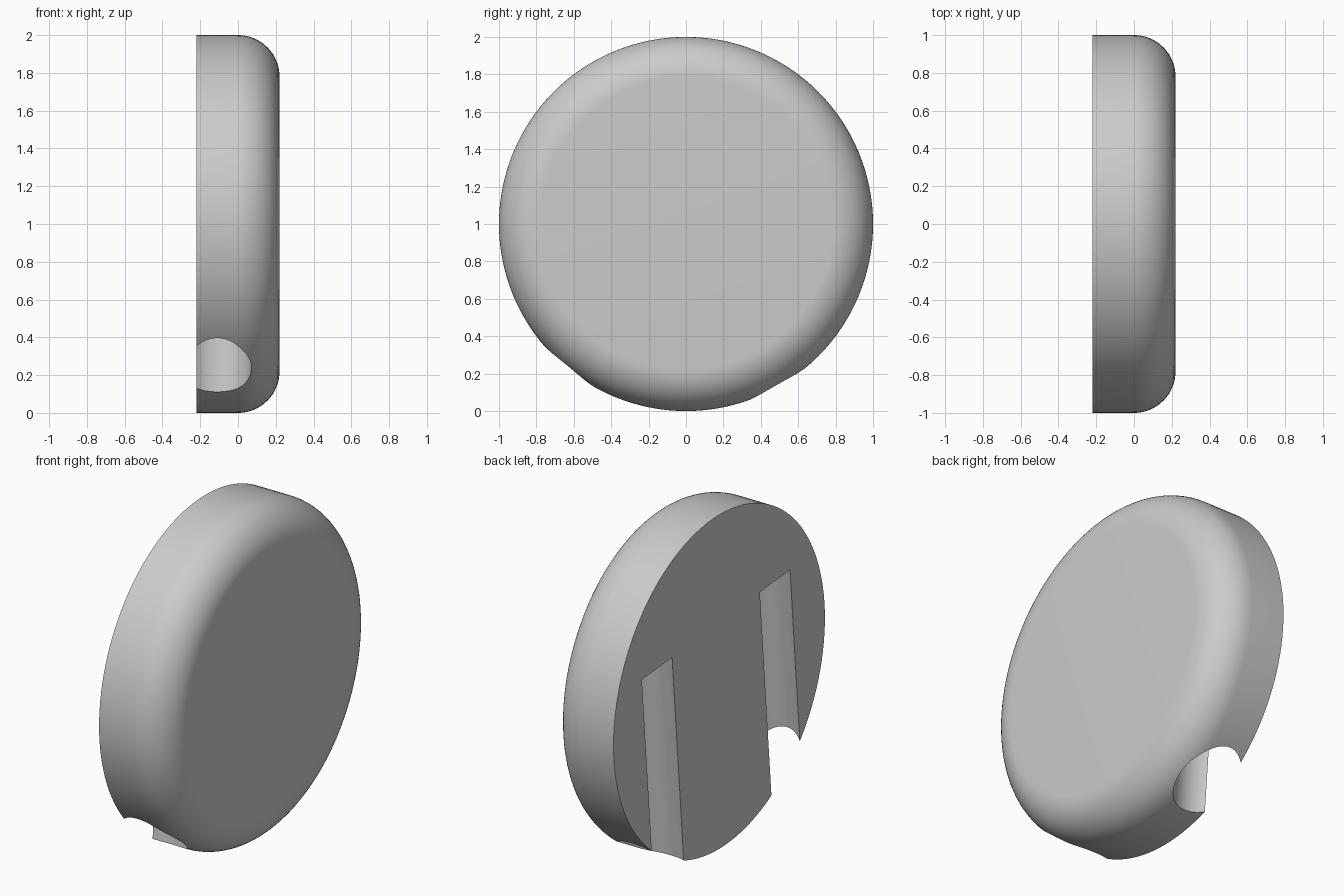
import bpy
import bmesh
import math
from mathutils import Matrix, Vector

cube = bpy.data.objects.get("Cube")
if cube:
    bpy.data.objects.remove(cube, do_unlink=True)

HALF = 0.22      # half thickness, also the radius of the rounded rim
TILT = math.radians(5)

grey = bpy.data.materials.new("light_grey")
grey.use_nodes = True
colour = (0.6, 0.6, 0.6, 1)
grey.diffuse_color = colour
grey.node_tree.nodes["Principled BSDF"].inputs["Base Color"].default_value = colour


def add_object(name, bm):
    bmesh.ops.recalc_face_normals(bm, faces=bm.faces)
    mesh = bpy.data.meshes.new(name)
    bm.to_mesh(mesh)
    bm.free()
    mesh.materials.append(grey)
    obj = bpy.data.objects.new(name, mesh)
    bpy.context.collection.objects.link(obj)
    return obj


# Disc: profile with one rounded rim, spun about the x axis
bm = bmesh.new()
profile = [(-HALF, 0), (-HALF, 1)]
for i in range(17):
    a = math.pi / 2 * (1 - i / 16)
    profile.append((HALF * math.cos(a), 1 - HALF + HALF * math.sin(a)))
profile.append((HALF, 0))
verts = [bm.verts.new((x, 0, r)) for x, r in profile]
edges = [bm.edges.new(pair) for pair in zip(verts, verts[1:])]
bmesh.ops.spin(bm, geom=verts + edges, cent=(0, 0, 0), axis=(1, 0, 0),
               angle=math.tau, steps=128, use_duplicate=False)
bmesh.ops.remove_doubles(bm, verts=bm.verts, dist=0.0001)
# Flat faces become single polygons
caps = [f for f in bm.faces if abs(f.normal.x) > 0.9999]
bmesh.ops.dissolve_faces(bm, faces=[f for f in caps if f.calc_center_median().x < 0])
bmesh.ops.dissolve_faces(bm, faces=[f for f in bm.faces if abs(f.normal.x) > 0.9999
                                    and f.calc_center_median().x > 0])
disc = add_object("disc_body", bm)
disc.location.z = 1

# Two tilted round grooves in the flat back, open at the lower rim
tilt = Matrix.Rotation(-TILT, 4, 'X')
top, bottom = 0.355, -1.3
cutters = []
for side, u in (("front", -0.56), ("rear", 0.56)):
    bm = bmesh.new()
    place = (Matrix.Translation((0, 0, 1)) @ tilt
             @ Matrix.Translation(Vector((-0.11, u, (top + bottom) / 2))))
    bmesh.ops.create_cone(bm, cap_ends=True, segments=64, radius1=0.181,
                          radius2=0.181, depth=top - bottom, matrix=place)
    cutter = add_object(side + "_groove_cutter", bm)
    cutter.hide_render = True
    cut = disc.modifiers.new(side + "_groove", 'BOOLEAN')
    cut.operation = 'DIFFERENCE'
    cut.solver = 'EXACT'
    cut.object = cutter
    cutters.append(cutter)

# Bake the cuts, then drop the cutters
bpy.context.view_layer.update()
depsgraph = bpy.context.evaluated_depsgraph_get()
baked = bpy.data.meshes.new_from_object(disc.evaluated_get(depsgraph))
disc.modifiers.clear()
disc.data = baked
for cutter in cutters:
    bpy.data.objects.remove(cutter, do_unlink=True)

bpy.ops.object.select_all(action='DESELECT')
disc.select_set(True)
bpy.context.view_layer.objects.active = disc
bpy.ops.object.shade_smooth_by_angle(angle=math.radians(30))
